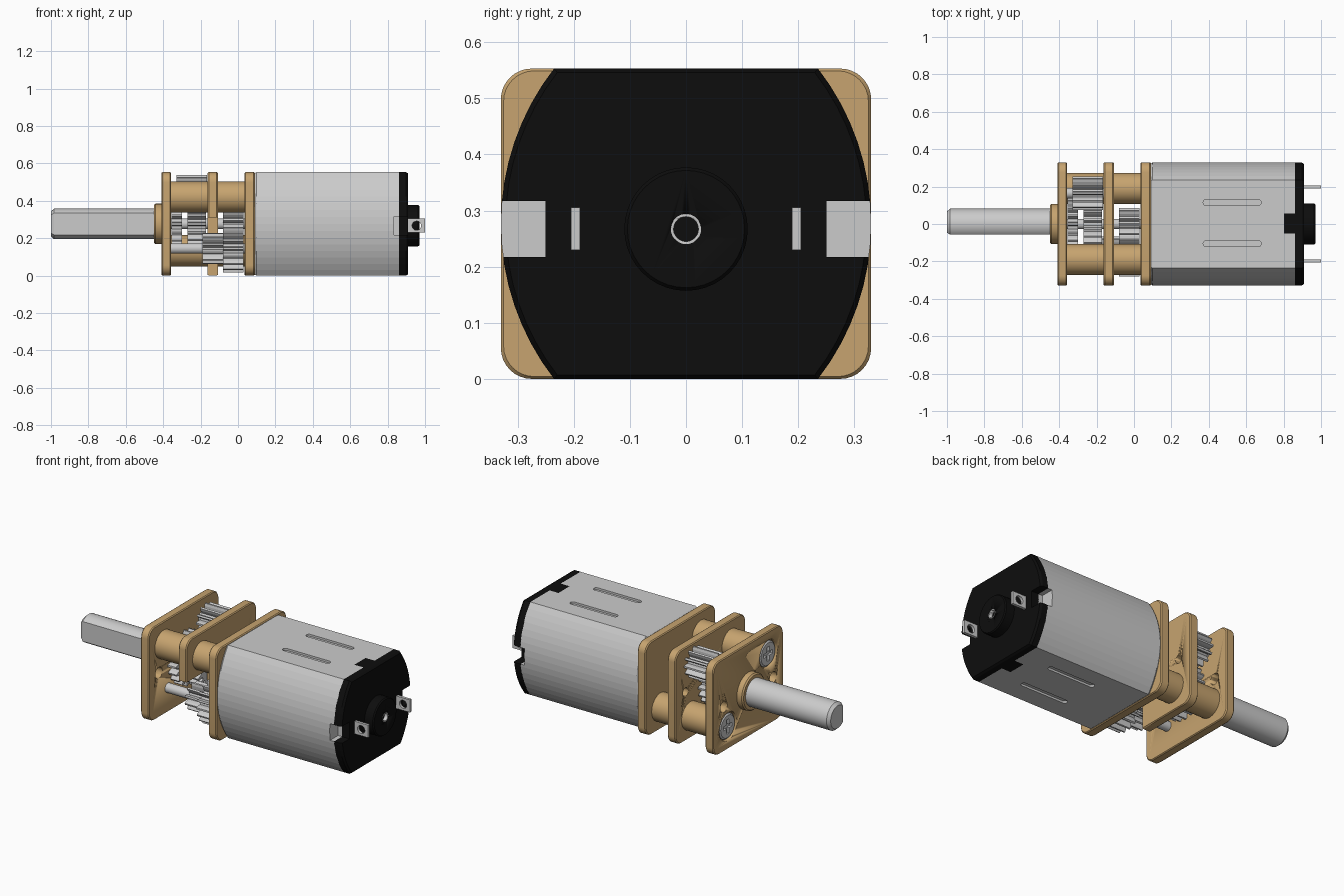
import bpy, bmesh
from math import sin, cos, pi, asin, acos, radians

if "Cube" in bpy.data.objects:
    bpy.data.objects.remove(bpy.data.objects["Cube"])

H = 0.553
MID = H / 2


def material(name, rgb):
    m = bpy.data.materials.new(name)
    m.diffuse_color = (*rgb, 1)
    m.use_nodes = True
    m.node_tree.nodes["Principled BSDF"].inputs["Base Color"].default_value = m.diffuse_color
    return m


BRASS = material("brass", (0.57, 0.37, 0.16))
BLACK = material("black_plastic", (0.004, 0.004, 0.004))


def loft(name, pts, stations, c=(0, 0), mat=None, smooth=False):
    """Sweep a (y, z) outline along x; stations are (x, scale)."""
    bm = bmesh.new()
    rings = [[bm.verts.new((x, c[0] + p * s, c[1] + q * s)) for p, q in pts]
             for x, s in stations]
    n = len(pts)
    for a, b in zip(rings, rings[1:]):
        for i in range(n):
            j = (i + 1) % n
            bm.faces.new((a[i], a[j], b[j], b[i]))
    bm.faces.new(rings[0])
    bm.faces.new(rings[-1])
    bmesh.ops.recalc_face_normals(bm, faces=bm.faces)
    me = bpy.data.meshes.new(name)
    bm.to_mesh(me)
    bm.free()
    ob = bpy.data.objects.new(name, me)
    bpy.context.collection.objects.link(ob)
    if mat:
        me.materials.append(mat)
    if smooth:
        select(ob)
        bpy.ops.object.shade_smooth_by_angle(angle=radians(30))
    return ob


def select(ob):
    bpy.ops.object.select_all(action='DESELECT')
    ob.select_set(True)
    bpy.context.view_layer.objects.active = ob


def circle(r, n=40):
    return [(r * cos(2 * pi * i / n), r * sin(2 * pi * i / n)) for i in range(n)]


def rod(name, c, r, x0, x1, mat=None):
    return loft(name, circle(r), [(x0, 1), (x1, 1)], c, mat, True)


def box(name, x, y, z, mat=None):
    pts = [(y[0], z[0]), (y[1], z[0]), (y[1], z[1]), (y[0], z[1])]
    return loft(name, pts, [(x[0], 1), (x[1], 1)], (0, 0), mat)


def cut(ob, *cutters):
    """Subtract the cutters from ob, then remove them."""
    select(ob)
    for c in cutters:
        c.hide_render = True
        m = ob.modifiers.new("cut", 'BOOLEAN')
        m.operation, m.solver, m.object = 'DIFFERENCE', 'EXACT', c
        bpy.ops.object.modifier_apply(modifier=m.name)
    for c in cutters:
        bpy.data.objects.remove(c)


def gear(name, c, r, teeth, x0, x1):
    depth = 0.036
    pts = []
    for i in range(teeth):
        for f, rr in ((-0.30, r - depth), (-0.22, r - depth * .4), (-0.11, r),
                      (0.11, r), (0.22, r - depth * .4), (0.30, r - depth)):
            a = 2 * pi * (i + f) / teeth
            pts.append((rr * cos(a), rr * sin(a)))
    return loft(name, pts, [(x0, 1), (x1, 1)], c)


def rounded_rect(w, h, r, n=8):
    pts = []
    for k, (sy, sz) in enumerate(((1, 1), (-1, 1), (-1, -1), (1, -1))):
        for i in range(n + 1):
            a = pi / 2 * (k + i / n)
            pts.append((sy * (w - r) + r * cos(a), sz * (h - r) + r * sin(a)))
    return pts


# Motor can outline: flat top and bottom, bowed sides
R, off = 0.451, 0.121
half = asin(MID / R)
arc = [(R * cos(half * (i / 8 - 1)) - off, R * sin(half * (i / 8 - 1))) for i in range(17)]
can = arc + [(-y, -z) for y, z in arc]
C = (0, MID)


def side_notches():
    return [box("notch", (0.835, 1.2), sorted((s * 0.25, s * 0.5)), (0.217, 0.317))
            for s in (-1, 1)]


body = loft("motor_can", can, [(0.088, 0.975), (0.1, 1), (0.862, 1)], C)
slots = []
for z in (0, H):
    for y in (-0.105, 0.115):
        # stadium slot drawn in the xy plane by turning a short rod profile
        s = loft("slot", rounded_rect(0.155, 0.016, 0.0155), [(-0.012, 1), (0.012, 1)])
        for v in s.data.vertices:
            a, b, d = v.co
            v.co = (0.525 + b, y + d, z + a)
        bm = bmesh.new()
        bm.from_mesh(s.data)
        bmesh.ops.recalc_face_normals(bm, faces=bm.faces)
        bm.to_mesh(s.data)
        bm.free()
        slots.append(s)
cut(body, *slots, *side_notches(), box("gap", (0.802, 1), (-0.05, 0.055), (-0.1, 0.7)))

# Black end cap with tabs, bearing boss and terminals
cap = loft("end_cap", can, [(0.86, 1), (0.898, 1), (0.91, 0.975)], C, BLACK)
cut(cap, *side_notches())
box("cap_tabs", (0.802, 0.87), (-0.05, 0.055), (0, H), BLACK)
boss = loft("bearing_boss", circle(0.11), [(0.9, 1), (0.963, 1), (0.97, 0.95)],
            (0, 0.267), BLACK, True)
cut(boss, rod("bore", (0, 0.267), 0.027, 0.95, 1.1))
ring = rod("bearing_ring", (0, 0.267), 0.027, 0.945, 0.971)
cut(ring, rod("bore", (0, 0.267), 0.022, 0.9, 1.1))
for s, side in ((-1, "front"), (1, "back")):
    y = 0.197 * s
    t = box("terminal_" + side, (0.9, 1.0), (y - 0.008, y + 0.008), (0.23, 0.305))
    h = rod("hole", (0, 0), 0.024, -0.05, 0.05)
    h.rotation_euler = (0, 0, pi / 2)
    h.location = (0.955, y, 0.267)
    bpy.context.view_layer.update()
    cut(t, h)

# Three gearbox plates
POSTS = ((-0.19, 0.42), (0.19, 0.133))
outline = rounded_rect(0.33, MID, 0.055)
plates = {}
for name, x0, x1 in (("front", -0.41, -0.357), ("middle", -0.162, -0.108), ("rear", 0.035, 0.09)):
    plates[name] = loft(name + "_plate", outline,
                        [(x0, 0.985), (x0 + .006, 1), (x1 - .006, 1), (x1, 0.985)], C, BRASS, True)
holes = [rod("hole", (y, 0.265), 0.033, -0.5, -0.3) for y in (-0.235, 0.23)]
sinks = [rod("sink", p, 0.083, -0.5, -0.388) for p in POSTS]
cut(plates["front"], *holes, *sinks)
cut(plates["middle"], box("corner", (-0.3, 0), (-0.6, -0.06), (-0.2, 0.31)),
    rod("hole", (0.235, 0.29), 0.025, -0.3, 0))

# Spacer posts and recessed cross-head screws
for i, p in enumerate(POSTS):
    for j, (x0, x1) in enumerate(((-0.36, -0.16), (-0.11, 0.04))):
        rod(f"spacer_{i}_{j}", p, 0.083, x0, x1, BRASS)
    head = loft(f"screw_{i}", circle(0.075), [(-0.408, 0.88), (-0.4, 1), (-0.385, 1)], p, None, True)
    bars = [box("bar", (-0.5, -0.394), (p[0] - a, p[0] + a), (p[1] - b, p[1] + b))
            for a, b in ((0.042, 0.011), (0.011, 0.042))]
    cut(head, *bars)

# Gear train
LOW, TOP = (-0.15, 0.145), (0.165, 0.447)
gear("motor_pinion", C, 0.085, 11, -0.08, 0.03)
gear("first_wheel", LOW, 0.13, 18, -0.08, 0.03)
gear("first_pinion", LOW, 0.082, 11, -0.19, -0.08)
gear("second_wheel", C, 0.135, 18, -0.27, -0.172)
gear("second_pinion", TOP, 0.09, 12, -0.33, -0.165)
gear("output_wheel", C, 0.155, 20, -0.355, -0.3)
rod("low_axle", LOW, 0.028, -0.37, 0.05)
rod("top_axle", TOP, 0.028, -0.37, -0.14)
rod("centre_axle", C, 0.028, -0.37, 0.1)

# Output collar and D-shaped shaft (flat faces front)
loft("output_collar", circle(0.108), [(-0.45, 0.93), (-0.442, 1), (-0.4, 1)], C, BRASS, True)
r, flat = 0.082, 0.057
a0 = pi - acos(flat / r)
d = [(r * cos(a0 * (i / 18 - 1)), r * sin(a0 * (i / 18 - 1))) for i in range(37)]
loft("output_shaft", d, [(-1, 0.82), (-0.983, 1), (-0.4, 1)], C, None, True)
